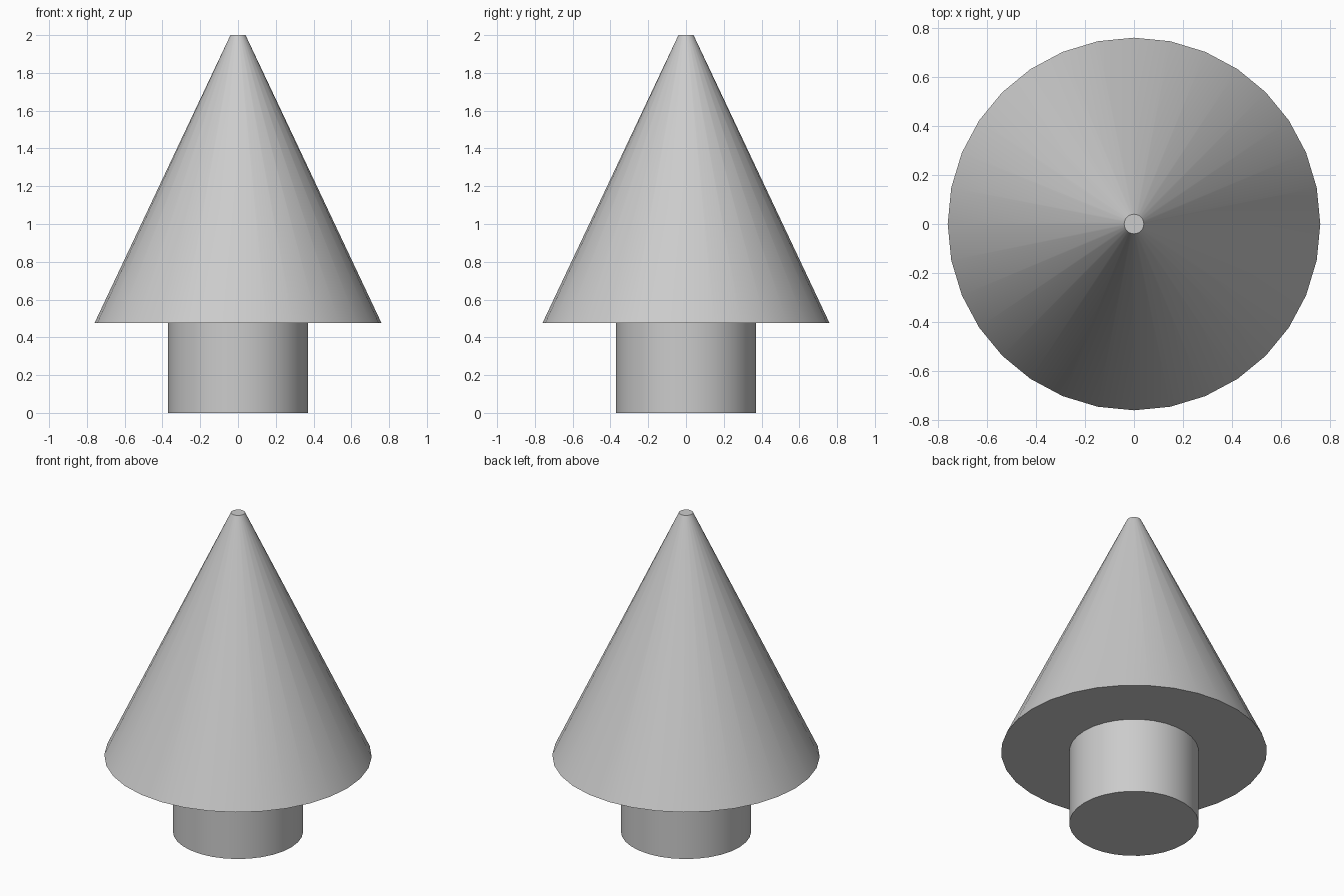
import bpy
import math

cube = bpy.data.objects.get("Cube")
if cube:
    bpy.data.objects.remove(cube, do_unlink=True)

# One plain grey for the whole model
grey = bpy.data.materials.new("light_grey")
grey.use_nodes = True
colour = (0.6, 0.6, 0.6, 1.0)
grey.diffuse_color = colour
grey.node_tree.nodes["Principled BSDF"].inputs["Base Color"].default_value = colour

SIDES = 32


def round_part(name, bottom_radius, top_radius, z_low, z_high):
    """Capped round part, smooth around its side with sharp rims."""
    bpy.ops.mesh.primitive_cone_add(
        vertices=SIDES, radius1=bottom_radius, radius2=top_radius,
        depth=z_high - z_low, location=(0, 0, (z_low + z_high) / 2))
    part = bpy.context.object
    part.name = name
    part.data.materials.append(grey)
    bpy.ops.object.shade_smooth_by_angle(angle=math.radians(30))
    return part


# Straight trunk below, blunt-tipped cone of foliage above
FOLIAGE_BASE = 0.475
round_part("trunk", 0.37, 0.37, 0, FOLIAGE_BASE)
round_part("foliage", 0.76, 0.04, FOLIAGE_BASE, 2)
